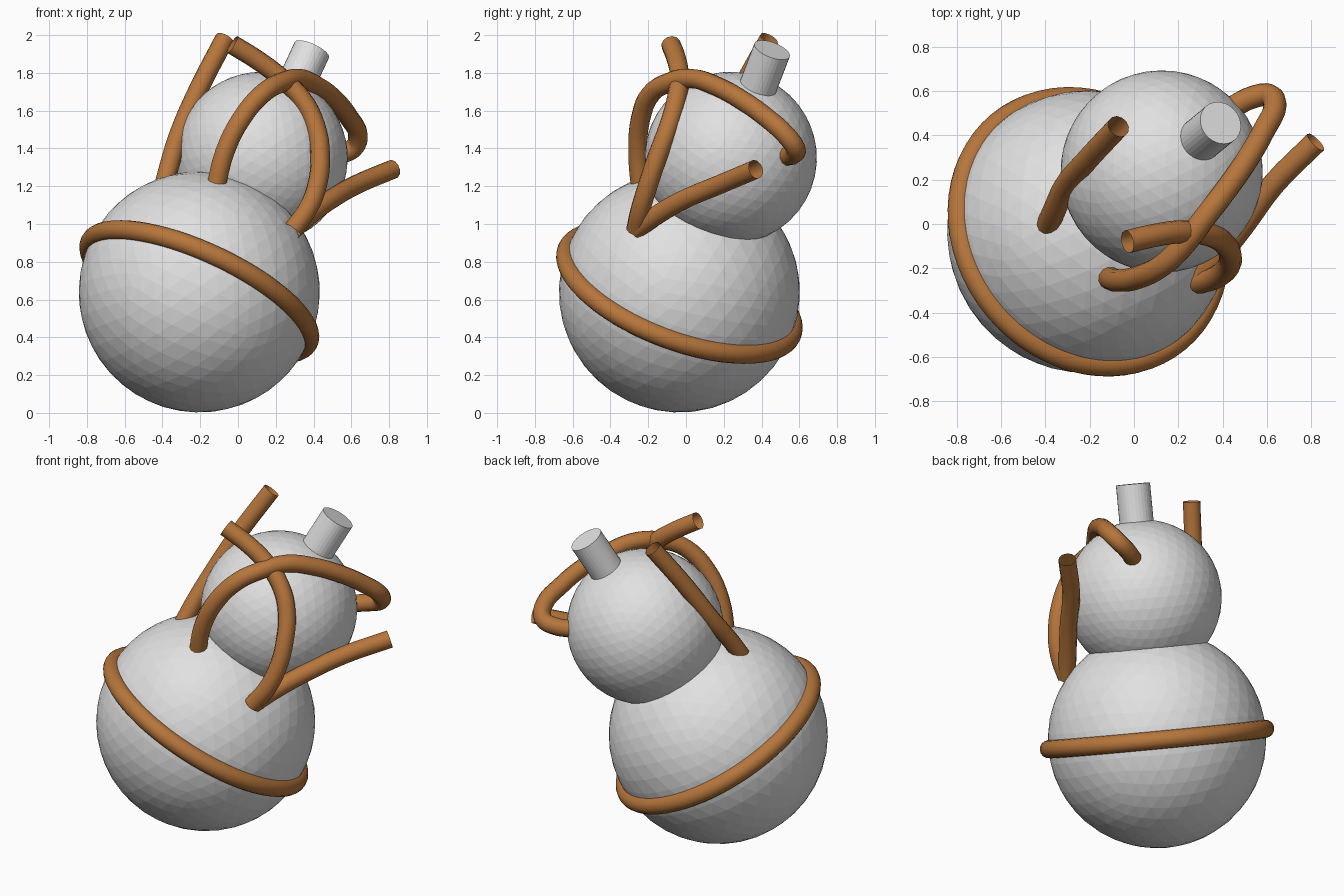
import bpy
from mathutils import Vector

if "Cube" in bpy.data.objects:
    bpy.data.objects.remove(bpy.data.objects["Cube"])

BODY = Vector((-0.205, -0.035, 0.64))
HEAD = Vector((0.125, 0.237, 1.35))
AXIS = (HEAD - BODY).normalized()
TILT = AXIS.to_track_quat('Z', 'Y').to_euler()


def material(name, rgb):
    m = bpy.data.materials.new(name)
    m.diffuse_color = (*rgb, 1)
    m.use_nodes = True
    m.node_tree.nodes["Principled BSDF"].inputs["Base Color"].default_value = m.diffuse_color
    return m


GREY = material("light_grey", (0.75, 0.75, 0.75))
BROWN = material("copper_brown", (0.47, 0.18, 0.045))


def finish(name, mat, smooth=False):
    ob = bpy.context.object
    ob.name = name
    ob.data.materials.clear()
    ob.data.materials.append(mat)
    if smooth:
        bpy.ops.object.shade_smooth()
    return ob


def tube(name, points, radius=0.052):
    """Open-ended round tube through the given points."""
    cu = bpy.data.curves.new(name, 'CURVE')
    cu.dimensions = '3D'
    cu.bevel_depth = radius
    cu.bevel_resolution = 4
    cu.resolution_u = 4
    sp = cu.splines.new('BEZIER')
    sp.bezier_points.add(len(points) - 1)
    for bp, co in zip(sp.bezier_points, points):
        bp.co = co
        bp.handle_left_type = bp.handle_right_type = 'AUTO'
    ob = bpy.data.objects.new(name, cu)
    bpy.context.collection.objects.link(ob)
    bpy.ops.object.select_all(action='DESELECT')
    ob.select_set(True)
    bpy.context.view_layer.objects.active = ob
    bpy.ops.object.convert(target='MESH')
    finish(name, BROWN, True)


# Faceted body and head, stacked along a leaning axis
for name, centre, r in (("body", BODY, 0.638), ("head", HEAD, 0.456)):
    bpy.ops.mesh.primitive_ico_sphere_add(subdivisions=4, radius=r,
                                          location=centre, rotation=TILT)
    finish(name, GREY)

# Stub on top of the head
bpy.ops.mesh.primitive_cylinder_add(vertices=32, radius=0.1, depth=0.34,
                                    location=HEAD + AXIS * 0.497, rotation=TILT)
finish("top_stub", GREY)

# Ring around the body
bpy.ops.mesh.primitive_torus_add(major_radius=0.635, minor_radius=0.053,
                                 major_segments=64, minor_segments=16,
                                 location=BODY, rotation=TILT)
finish("body_ring", BROWN, True)

# Bent tubes
tube("left_tube", [(-0.40, -0.03, 1.17), (-0.36, 0.06, 1.32), (-0.31, 0.17, 1.48),
                   (-0.21, 0.29, 1.71), (-0.07, 0.44, 1.98)])
tube("arched_tube", [(-0.12, -0.24, 1.18), (-0.07, -0.255, 1.38), (0.02, -0.24, 1.56),
                     (0.13, -0.185, 1.69), (0.22, -0.10, 1.745), (0.32, 0.03, 1.77),
                     (0.42, 0.16, 1.73), (0.51, 0.29, 1.66), (0.59, 0.43, 1.56),
                     (0.635, 0.53, 1.47), (0.61, 0.58, 1.40), (0.53, 0.57, 1.37),
                     (0.45, 0.53, 1.36)])
tube("front_tube", [(-0.03, -0.08, 1.95), (0.10, -0.05, 1.87), (0.22, -0.035, 1.78),
                    (0.34, -0.05, 1.66), (0.41, -0.09, 1.52), (0.435, -0.15, 1.36),
                    (0.42, -0.20, 1.21), (0.37, -0.24, 1.08), (0.29, -0.265, 0.97)])
tube("right_tube", [(0.29, -0.265, 0.97), (0.38, -0.15, 1.05), (0.49, -0.01, 1.13),
                    (0.63, 0.18, 1.21), (0.82, 0.37, 1.29)])
